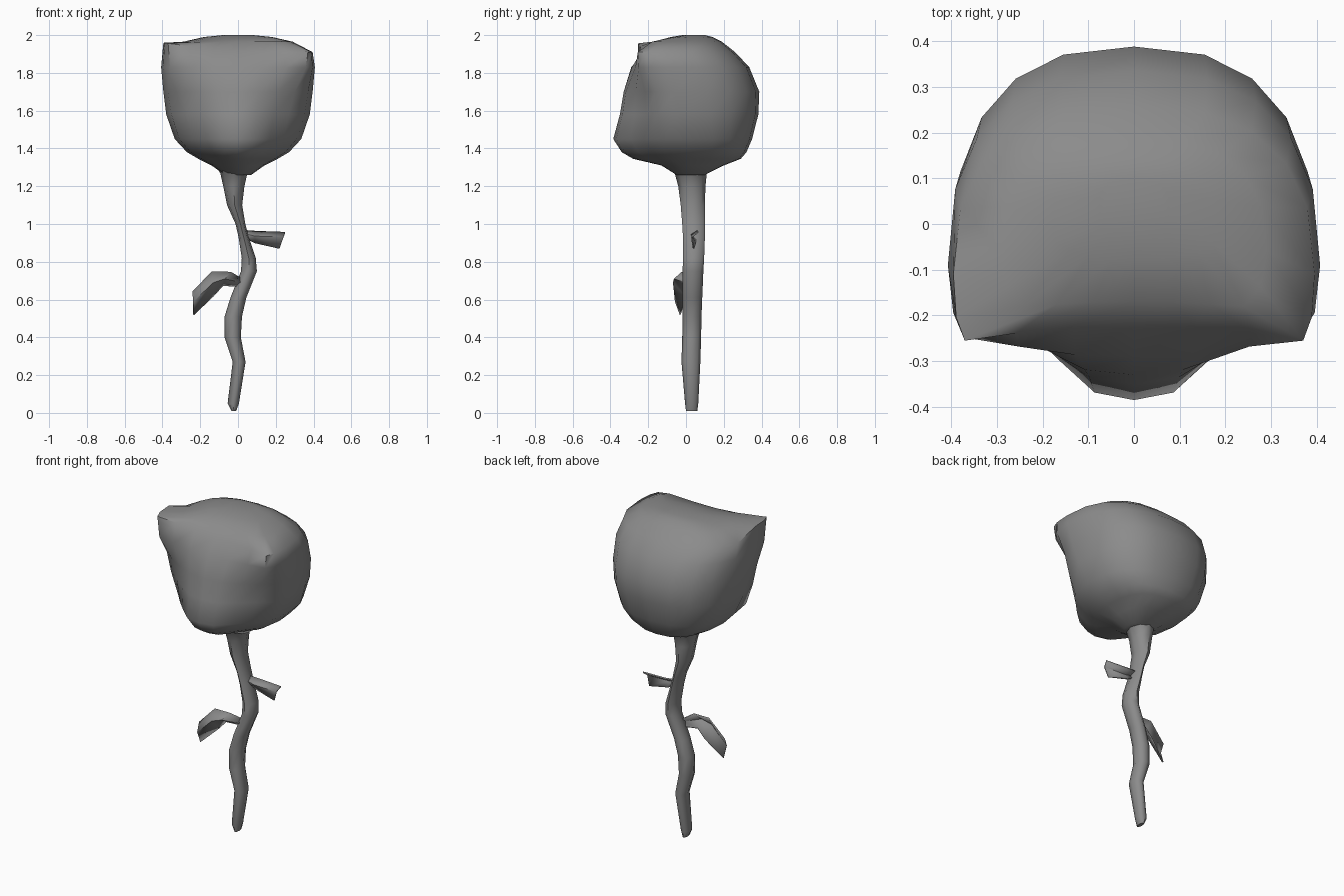
import bpy, bmesh, math

# One dark grey for all parts
grey = bpy.data.materials.new("dark_grey")
grey.diffuse_color = (0.26, 0.26, 0.26, 1)


def finish(name, bm, angle=60, thickness=0):
    bmesh.ops.recalc_face_normals(bm, faces=bm.faces[:])
    mesh = bpy.data.meshes.new(name)
    bm.to_mesh(mesh)
    bm.free()
    mesh.materials.append(grey)
    ob = bpy.data.objects.new(name, mesh)
    bpy.context.collection.objects.link(ob)
    if thickness:
        mod = ob.modifiers.new("thickness", 'SOLIDIFY')
        mod.thickness = thickness
        mod.offset = 0
    bpy.ops.object.select_all(action='DESELECT')
    ob.select_set(True)
    bpy.context.view_layer.objects.active = ob
    bpy.ops.object.shade_smooth_by_angle(angle=math.radians(angle))
    return ob


def loft(name, rings, closed=True, **kw):
    bm = bmesh.new()
    rows = [[bm.verts.new(p) for p in r] for r in rings]
    n = len(rows[0])
    for a, b in zip(rows, rows[1:]):
        for i in range(n if closed else n - 1):
            j = (i + 1) % n
            bm.faces.new((a[i], a[j], b[j], b[i]))
    if closed:
        bm.faces.new(rows[0])
        bm.faces.new(rows[-1])
    return finish(name, bm, **kw)


# Flower head: rounded back, pointed front lip, two forward petal corners
def head_ring(z, w, yc, back, front, cx, cy):
    pts = []
    for i in range(11):
        t = math.pi * i / 10
        c, s = math.cos(t), max(math.sin(t), 0)
        pts.append((w * math.copysign(abs(c) ** 0.8, c), yc + (back - yc) * s ** 0.8))
    half = [(cx + (w - cx) * 0.75, yc + (cy - yc) * 0.65), (cx, cy),
            (cx * 0.7, cy + (front - cy) * 0.45), (cx * 0.36, cy + (front - cy) * 0.9)]
    pts += [(-x, y) for x, y in half] + [(0, front)] + half[::-1]
    out = []
    for x, y in pts:
        lift = 0.05 * max(0, -x / 0.4) if y < -0.1 and 1.86 < z < 1.94 else 0
        out.append((x, y, z + lift))
    return out


head = [  # z, half width, widest y, back y, front y, corner x, corner y
    (1.26, .07, .03, .10, -.05, .05, -.03),
    (1.31, .14, .03, .20, -.13, .10, -.07),
    (1.345, .21, .02, .29, -.28, .15, -.14),
    (1.38, .27, .02, .32, -.34, .19, -.18),
    (1.45, .335, .01, .35, -.385, .24, -.22),
    (1.58, .38, -.03, .383, -.35, .27, -.21),
    (1.70, .395, -.06, .388, -.33, .30, -.215),
    (1.83, .407, -.09, .335, -.29, .36, -.25),
    (1.91, .395, -.11, .26, -.22, .37, -.255),
    (1.965, .29, -.06, .19, -.17, .24, -.18),
    (1.99, .18, .0, .14, -.08, .14, -.06),
    (2.0, .08, .03, .10, -.02, .06, .0),
]
loft("flower_head", [head_ring(*r) for r in head])

# Crooked stem
stem = [  # z, centre x, centre y, radius x, radius y
    (0.01, -.022, .03, .012, .03), (.05, -.025, .03, .03, .035),
    (.27, .006, .026, .034, .05), (.40, -.028, .03, .043, .05),
    (.51, -.025, .032, .046, .05), (.61, .002, .034, .042, .052),
    (.75, .058, .037, .042, .055), (.82, .057, .04, .037, .056),
    (.93, .03, .042, .027, .058), (1.0, .013, .04, .026, .06),
    (1.1, -.018, .036, .04, .064), (1.2, -.022, .031, .056, .072),
    (1.27, -.022, .025, .072, .085), (1.32, -.02, .025, .11, .12),
]
loft("stem", [[(x + rx * math.cos(k * math.pi / 4), y + ry * math.sin(k * math.pi / 4), z)
               for k in range(8)] for z, x, y, rx, ry in stem])

# Folded leaves: each section is upper edge, midrib, lower edge
loft("left_leaf", [
    [(.02, .02, .71), (.02, .0, .69), (.02, .02, .67)],
    [(-.04, -.02, .745), (-.07, -.06, .71), (-.08, .0, .675)],
    [(-.14, -.02, .745), (-.13, -.065, .69), (-.13, .0, .62)],
    [(-.24, -.03, .64), (-.238, -.055, .59), (-.235, -.03, .52)],
], closed=False, angle=40, thickness=.008)
loft("right_leaf", [
    [(.03, .06, .965), (.03, .03, .95), (.03, .05, .93)],
    [(.10, .065, .96), (.09, .03, .935), (.09, .05, .90)],
    [(.25, .06, .955), (.24, .03, .93), (.22, .04, .87)],
], closed=False, angle=40, thickness=.008)
